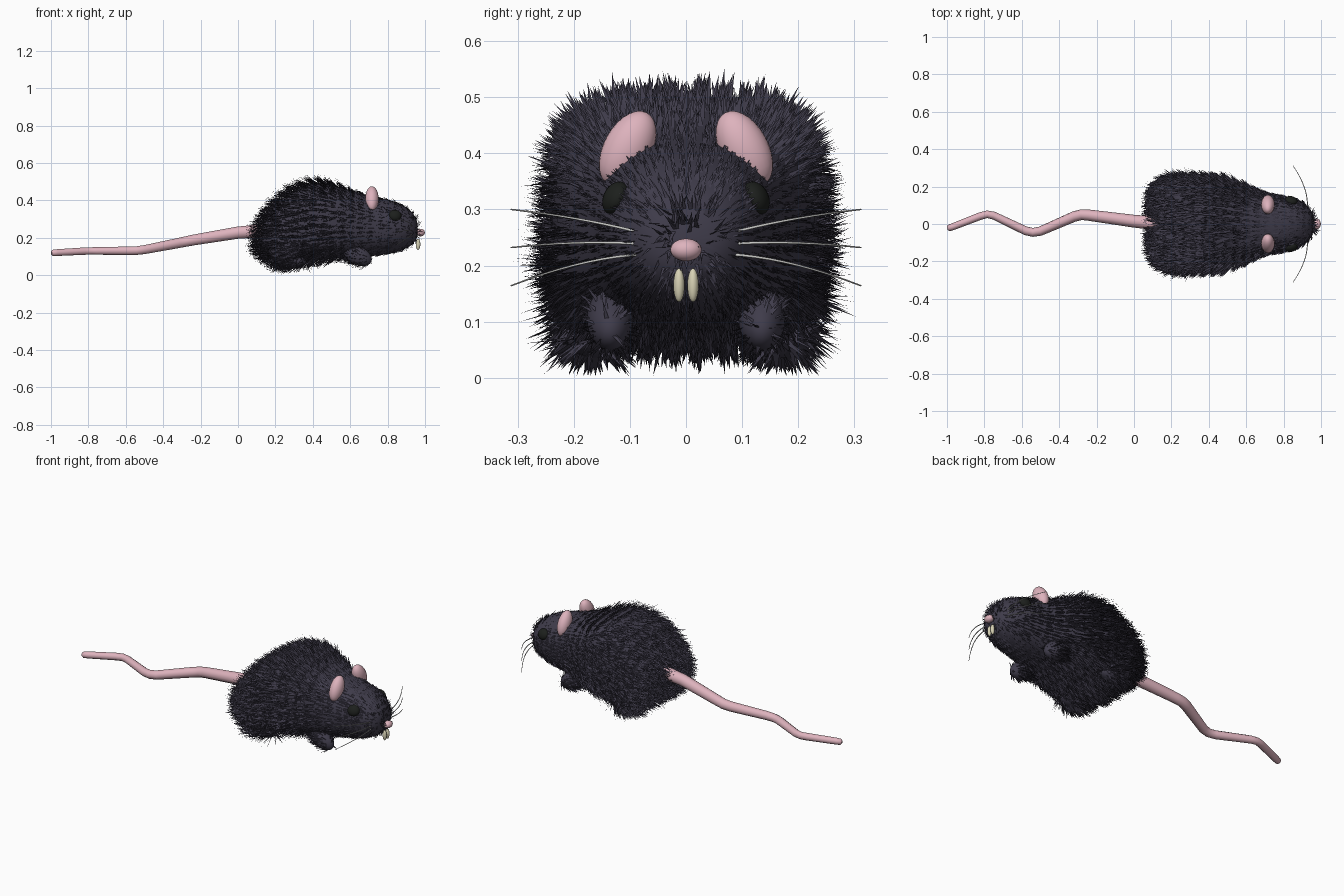
import bpy, bmesh, math, random
from mathutils import Vector

random.seed(4)
if "Cube" in bpy.data.objects:
    bpy.data.objects.remove(bpy.data.objects["Cube"], do_unlink=True)


def material(name, rgb):
    m = bpy.data.materials.new(name)
    m.use_nodes = True
    m.diffuse_color = (*rgb, 1)
    m.node_tree.nodes["Principled BSDF"].inputs["Base Color"].default_value = (*rgb, 1)
    return m


FUR = material("dark_fur", (0.05, 0.045, 0.07))
PINK = material("pink_skin", (0.73, 0.45, 0.51))
EYE = material("black_eye", (0.012, 0.014, 0.012))
TOOTH = material("ivory_tooth", (0.68, 0.64, 0.46))
WHISKER = material("pale_whisker", (0.6, 0.6, 0.58))


def mesh_object(name, bm, mat):
    me = bpy.data.meshes.new(name)
    bm.to_mesh(me)
    bm.free()
    me.materials.append(mat)
    ob = bpy.data.objects.new(name, me)
    bpy.context.collection.objects.link(ob)
    return ob


def activate(ob):
    bpy.ops.object.select_all(action='DESELECT')
    ob.select_set(True)
    bpy.context.view_layer.objects.active = ob


def ellipsoid(name, loc, radii, mat, rot=(0, 0, 0)):
    bpy.ops.mesh.primitive_uv_sphere_add(segments=24, ring_count=14, location=loc, rotation=rot)
    ob = bpy.context.object
    ob.name = name
    ob.scale = radii
    bpy.ops.object.transform_apply(location=True, rotation=True, scale=True)
    bpy.ops.object.shade_smooth()
    ob.data.materials.append(mat)
    return ob


def tube(name, points, radius, mat, kind='POLY'):
    """Tapered tube through points of (x, y, z, radius factor)."""
    cu = bpy.data.curves.new(name, 'CURVE')
    cu.dimensions = '3D'
    cu.bevel_depth = radius
    cu.bevel_resolution = 3
    cu.use_fill_caps = True
    sp = cu.splines.new(kind)
    pts = sp.points
    pts.add(len(points) - 1)
    for p, (x, y, z, r) in zip(pts, points):
        p.co = (x, y, z, 1)
        p.radius = r
    if kind == 'NURBS':
        sp.order_u = 3
        sp.use_endpoint_u = True
        sp.resolution_u = 5
    ob = bpy.data.objects.new(name, cu)
    bpy.context.collection.objects.link(ob)
    cu.materials.append(mat)
    activate(ob)
    bpy.ops.object.convert(target='MESH')
    bpy.ops.object.shade_smooth_by_angle(angle=math.radians(60))
    return ob


# Body and head: rounded square sections along x (x, half width, bottom, top, squareness)
SECTIONS = [
    (0.12, 0.17, 0.13, 0.25, 3), (0.14, 0.21, 0.10, 0.30, 3.4), (0.20, 0.235, 0.07, 0.385, 3.6),
    (0.30, 0.24, 0.06, 0.465, 3.6), (0.40, 0.24, 0.075, 0.498, 3.6), (0.50, 0.235, 0.09, 0.485, 3.3),
    (0.60, 0.205, 0.095, 0.455, 2.8), (0.70, 0.165, 0.10, 0.425, 2.4), (0.80, 0.152, 0.11, 0.408, 2.2),
    (0.88, 0.132, 0.13, 0.38, 2.1), (0.94, 0.092, 0.165, 0.335, 2), (0.962, 0.045, 0.205, 0.285, 2),
]
SIDES = 28


def superpower(v, n):
    return math.copysign(abs(v) ** (2 / n), v)


bm = bmesh.new()
rings = []
for x, w, lo, hi, n in SECTIONS:
    ring = []
    for i in range(SIDES):
        a = math.tau * i / SIDES
        y = w * superpower(math.cos(a), n)
        z = (lo + hi) / 2 + (hi - lo) / 2 * superpower(math.sin(a), n)
        ring.append(bm.verts.new((x, y, z)))
    rings.append(ring)
for r0, r1 in zip(rings, rings[1:]):
    for i in range(SIDES):
        j = (i + 1) % SIDES
        bm.faces.new((r0[i], r0[j], r1[j], r1[i]))
bm.faces.new(rings[0])
bm.faces.new(rings[-1])
bmesh.ops.recalc_face_normals(bm, faces=bm.faces)
body = mesh_object("body", bm, FUR)
activate(body)
body.modifiers.new("smooth", 'SUBSURF').levels = 1
bpy.ops.object.modifier_apply(modifier="smooth")
bpy.ops.object.shade_smooth()

# Paired parts
furry = [(body, 11000)]
for s, side in ((1, "left"), (-1, "right")):
    haunch = ellipsoid(f"{side}_haunch", (0.25, s * 0.185, 0.19), (0.105, 0.06, 0.14), FUR)
    hind = ellipsoid(f"{side}_hind_foot", (0.28, s * 0.165, 0.075), (0.085, 0.05, 0.04), FUR)
    fore = ellipsoid(f"{side}_front_foot", (0.64, s * 0.135, 0.105), (0.08, 0.042, 0.05), FUR,
                     (0, math.radians(25), 0))
    furry += [(haunch, 700), (hind, 450), (fore, 220)]
    ellipsoid(f"{side}_ear", (0.716, s * 0.104, 0.408), (0.036, 0.043, 0.073), PINK,
              (s * math.radians(28), 0, 0))
    ellipsoid(f"{side}_eye", (0.84, s * 0.125, 0.32), (0.034, 0.022, 0.031), EYE,
              (s * math.radians(25), 0, -s * math.radians(12)))
    ellipsoid(f"{side}_tooth", (0.963, s * 0.0125, 0.165), (0.012, 0.01, 0.03), TOOTH)
    for k, (z0, z1, z2) in enumerate([(0.257, 0.285, 0.30), (0.238, 0.246, 0.232), (0.22, 0.215, 0.164)]):
        tube(f"{side}_whisker_{k + 1}", [(0.925, s * 0.075, z0, 1), (0.94, s * 0.18, z1, 0.85),
                                         (0.85, s * 0.312, z2, 0.5)], 0.0026, WHISKER, 'NURBS')

ellipsoid("nose", (0.977, 0, 0.228), (0.022, 0.028, 0.02), PINK)

# Tail with soft bends
tube("tail", [(0.16, 0, 0.24, 1.1), (0.0, 0.015, 0.228, 1), (-0.24, 0.047, 0.188, 0.88),
              (-0.28, 0.05, 0.18, 0.85), (-0.32, 0.04, 0.172, 0.83), (-0.5, -0.038, 0.137, 0.73),
              (-0.54, -0.045, 0.132, 0.7), (-0.58, -0.036, 0.131, 0.69), (-0.75, 0.045, 0.13, 0.62),
              (-0.785, 0.052, 0.13, 0.6), (-0.82, 0.043, 0.129, 0.6), (-0.97, -0.015, 0.121, 0.55),
              (-0.99, -0.022, 0.12, 0.5), (-0.998, -0.025, 0.12, 0.25)], 0.034, PINK)


# Fur: flat pointed blades swept backwards over the skin
def add_fur(bm, ob, count):
    polys = ob.data.polygons
    verts = ob.data.vertices
    for poly in random.choices(polys, weights=[p.area for p in polys], k=count):
        corners = [verts[i].co for i in poly.vertices]
        weights = [random.random() for _ in corners]
        root = sum((c * w for c, w in zip(corners, weights)), Vector()) / sum(weights)
        n = poly.normal
        back = Vector((-1, 0, 0))
        head = min(1, max(0, (root.x - 0.5) / 0.25))
        lift = 0.5 - 0.33 * head
        noise = Vector([random.uniform(-1, 1) for _ in range(3)]) * (0.22 - 0.1 * head)
        d = (back - n * back.dot(n) + n * lift + noise).normalized()
        length = random.uniform(0.055, 0.095) * (1 - 0.55 * head)
        across = Vector((random.uniform(-0.3, 0.3), 1, random.uniform(-0.3, 0.3))).normalized()
        half = across * random.uniform(0.005, 0.008) * (1 - 0.35 * head)
        tip = root + d * length
        if tip.z < 0.002 or tip.x < 0.02:
            continue
        root = root - n * 0.003
        bm.faces.new([bm.verts.new(p) for p in (root - half, root + half, tip)])


bm = bmesh.new()
for ob, count in furry:
    add_fur(bm, ob, count)
mesh_object("fur", bm, FUR)
